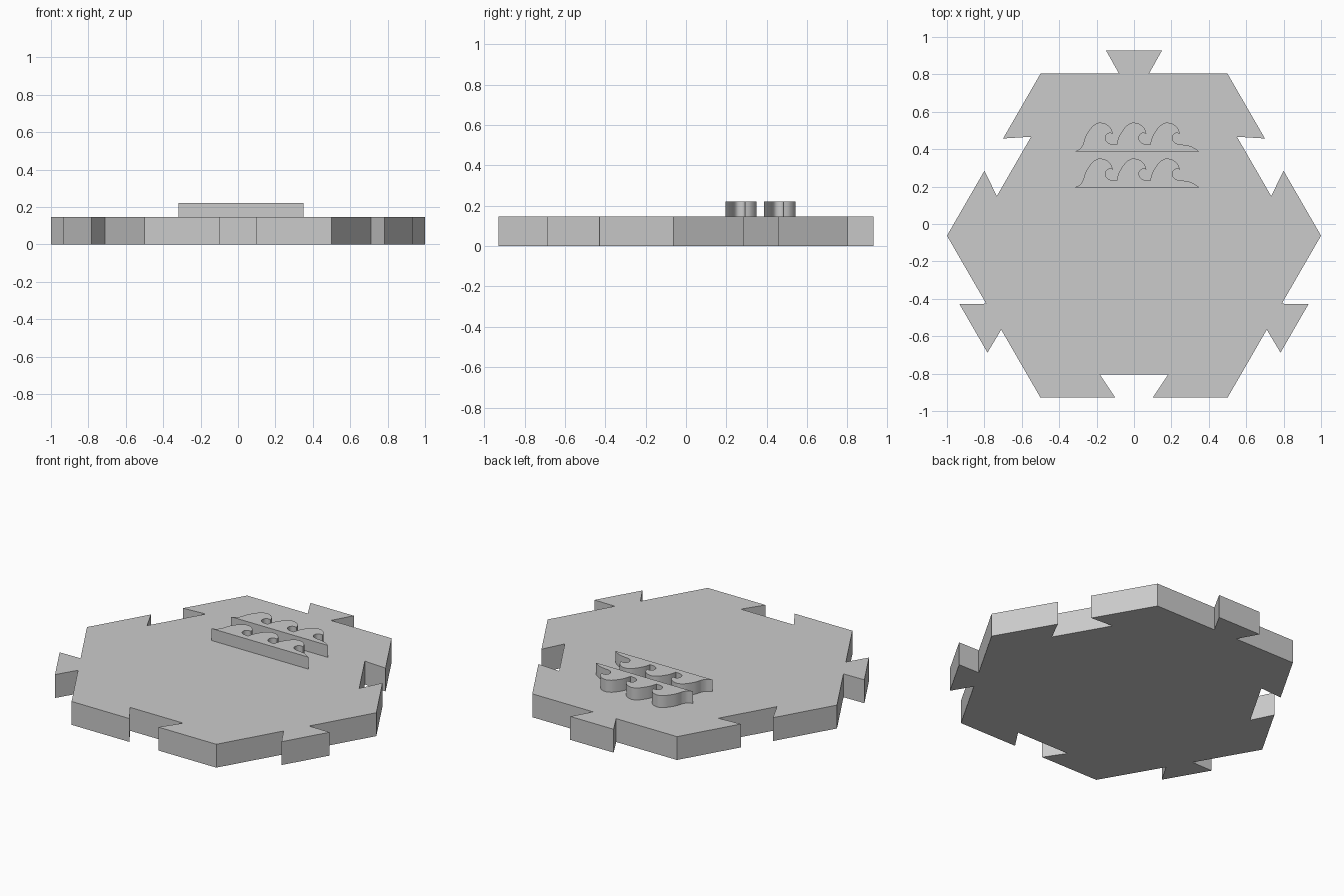
import bpy, bmesh
from math import radians
from mathutils import Vector, Matrix

if "Cube" in bpy.data.objects:
    bpy.data.objects.remove(bpy.data.objects["Cube"])

GREY = (0.6, 0.6, 0.6, 1)
mat = bpy.data.materials.new("plain grey")
mat.use_nodes = True
mat.diffuse_color = GREY
mat.node_tree.nodes["Principled BSDF"].inputs["Base Color"].default_value = GREY

TILE_TOP = 0.146
WAVE_TOP = 0.221
APOTHEM = 0.866
JOINT = 0.125                      # depth of tabs and notches
CENTRE_Y = -JOINT / 2


def prism(name, outline, bottom, top):
    """Extrude a flat outline between two heights."""
    bm = bmesh.new()
    face = bm.faces.new([bm.verts.new((x, y, bottom)) for x, y in outline])
    side = bmesh.ops.extrude_face_region(bm, geom=[face])
    verts = [g for g in side["geom"] if isinstance(g, bmesh.types.BMVert)]
    bmesh.ops.translate(bm, verts=verts, vec=(0, 0, top - bottom))
    bmesh.ops.recalc_face_normals(bm, faces=bm.faces)
    mesh = bpy.data.meshes.new(name)
    bm.to_mesh(mesh)
    bm.free()
    mesh.materials.append(mat)
    obj = bpy.data.objects.new(name, mesh)
    bpy.context.collection.objects.link(obj)
    return obj


def smooth(points, steps=5):
    """Rounded path through the points, ends included."""
    p = [Vector(q) for q in points]
    p = [p[0]] + p + [p[-1]]
    path = []
    for a, b, c, d in zip(p, p[1:], p[2:], p[3:]):
        for i in range(steps):
            t = i / steps
            path.append(0.5 * (2 * b + (c - a) * t + (2 * a - 5 * b + 4 * c - d) * t**2
                               + (3 * b - a - 3 * c + d) * t**3))
    return path + [p[-1]]


# Hexagonal tile: tabs and notches alternate around the sides
tab = [(0.08, 0), (0.15, JOINT), (-0.15, JOINT), (-0.08, 0)]
notch = [(0.1, 0), (0.183, -JOINT), (-0.183, -JOINT), (-0.1, 0)]
outline = []
for side in range(6):
    turn = Matrix.Rotation(radians(60 * side), 2)
    for x, y in [(0.5, 0)] + (notch if side % 2 else tab):
        outline.append(turn @ Vector((x, y + APOTHEM)) + Vector((0, CENTRE_Y)))
prism("hexagon_tile", outline, 0, TILE_TOP)

# Wave outline: three curling crests above a straight base
crest = [(-0.092, 0.042), (-0.079, 0.083), (-0.048, 0.13), (-0.022, 0.15), (0, 0.155),
         (0.03, 0.147), (0.055, 0.125), (0.066, 0.097)]
curl = [(0.066, 0.097), (0.043, 0.098), (0.028, 0.083), (0.03, 0.058), (0.05, 0.042)]
PITCH = 0.179
wave = smooth([(-0.318, 0), (-0.288, 0.016), (-PITCH - 0.092, 0.042)])[:-1]
for n in (-1, 0, 1):
    end = (0.087, 0.037) if n < 1 else (0.075, 0.038)
    shift = Vector((n * PITCH, 0))
    wave += [q + shift for q in smooth(crest)[:-1] + smooth(curl + [end])]
wave += smooth([(0.254, 0.038), (0.305, 0.028), (0.35, 0)])[1:]

# Two raised rows of waves
for name, base in (("front_waves", 0.195), ("back_waves", 0.387)):
    row = prism(name, [q + Vector((0, base)) for q in wave], TILE_TOP - 0.004, WAVE_TOP)
    bpy.ops.object.select_all(action="DESELECT")
    row.select_set(True)
    bpy.context.view_layer.objects.active = row
    bpy.ops.object.shade_smooth_by_angle(angle=radians(35))
